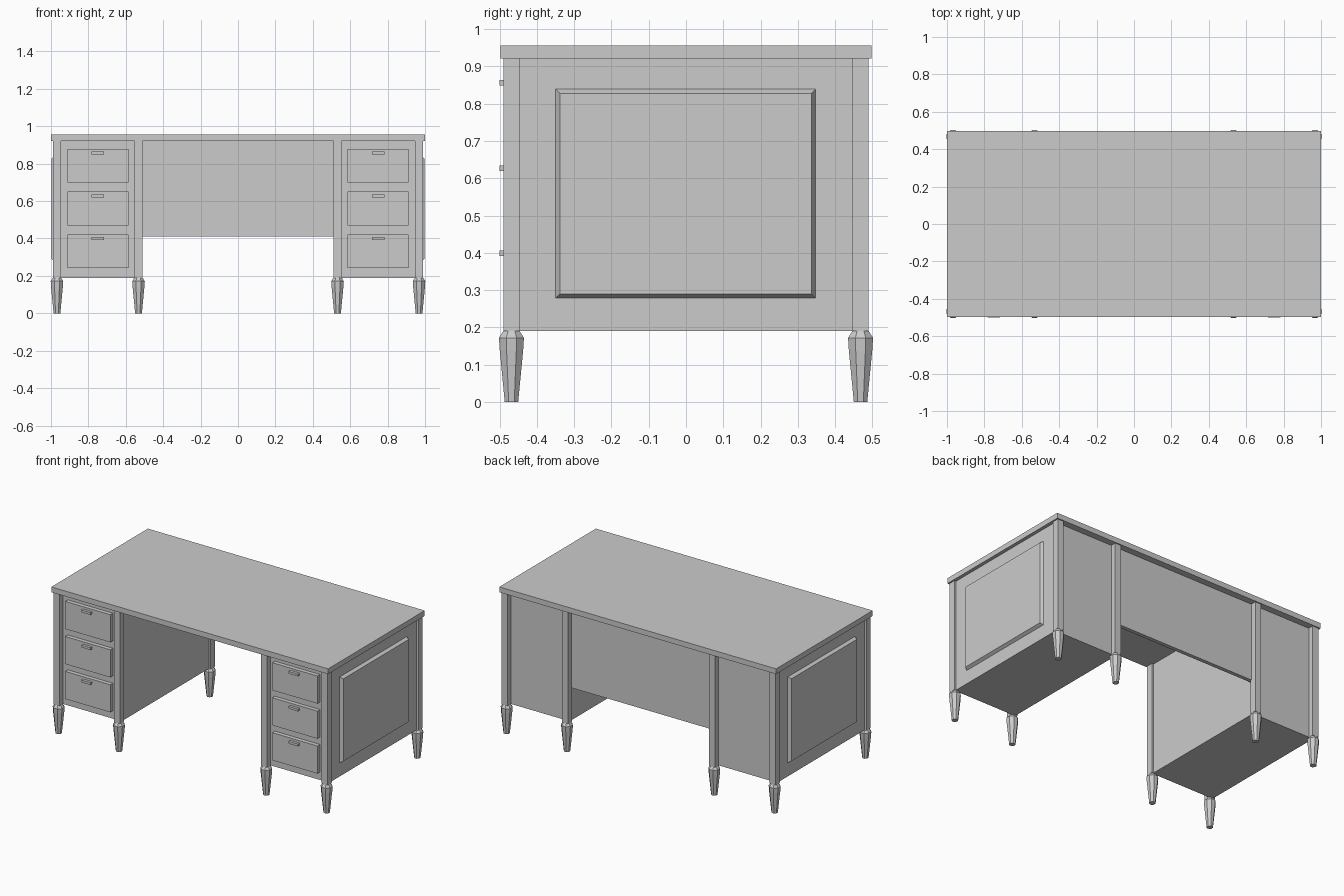
import bpy, bmesh, math

if "Cube" in bpy.data.objects:
    bpy.data.objects.remove(bpy.data.objects["Cube"])


def link(name, bm):
    bmesh.ops.recalc_face_normals(bm, faces=bm.faces)
    me = bpy.data.meshes.new(name)
    bm.to_mesh(me)
    bm.free()
    ob = bpy.data.objects.new(name, me)
    bpy.context.collection.objects.link(ob)
    return ob


def box(name, x0, x1, y0, y1, z0, z1):
    bm = bmesh.new()
    bmesh.ops.create_cube(bm, size=1)
    for v in bm.verts:
        v.co.x = x0 if v.co.x < 0 else x1
        v.co.y = y0 if v.co.y < 0 else y1
        v.co.z = z0 if v.co.z < 0 else z1
    return link(name, bm)


def leg(name, x, y):
    # octagonal leg: narrow neck, shoulder, long taper to the foot
    profile = [(0.018, 0), (0.0315, 0.14), (0.0335, 0.172), (0.021, 0.192)]
    bm = bmesh.new()
    rings = []
    for apothem, z in profile:
        r = apothem / math.cos(math.pi / 8)
        rings.append([bm.verts.new((x + r * math.cos((i + 0.5) * math.pi / 4),
                                    y + r * math.sin((i + 0.5) * math.pi / 4), z))
                      for i in range(8)])
    for a, b in zip(rings, rings[1:]):
        for i in range(8):
            j = (i + 1) % 8
            bm.faces.new((a[i], a[j], b[j], b[i]))
    bm.faces.new(rings[0])
    bm.faces.new(rings[-1])
    return link(name, bm)


Z0, Z1 = 0.19, 0.921      # pedestal bottom and top

# writing top and modesty panel
box("desk_top", -1, 1, -0.498, 0.498, Z1, 0.956)
box("modesty_panel", -0.53, 0.53, 0.43, 0.455, 0.412, Z1)

# right pedestal parts, mirrored to the left afterwards
parts = [box("pedestal_body", 0.522, 0.978, -0.455, 0.455, Z0, Z1)]

# corner posts and legs
for x in (0.532, 0.968):
    for y in (-0.468, 0.468):
        parts.append(box("corner_post", x - 0.022, x + 0.022, y - 0.022, y + 0.022, Z0, Z1))
        parts.append(leg("leg", x, y))

# drawers and handles
for z in (0.242, 0.47, 0.699):
    parts.append(box("drawer_front", 0.585, 0.911, -0.482, -0.45, z, z + 0.18))
    parts.append(box("drawer_handle", 0.716, 0.782, -0.4995, -0.478, z + 0.15, z + 0.165))

# raised side panel with bevelled border
panel = box("side_panel", 0.97, 0.997, -0.354, 0.352, 0.274, 0.844)
for v in panel.data.vertices:
    if v.co.x > 0.99:
        v.co.y -= math.copysign(0.016, v.co.y)
        v.co.z -= math.copysign(0.016, v.co.z - 0.56)
parts.append(panel)

# mirror pedestal across the centre
for ob in parts:
    mod = ob.modifiers.new("Mirror", 'MIRROR')
    mod.use_axis = (True, False, False)
    mod.use_mirror_merge = False
